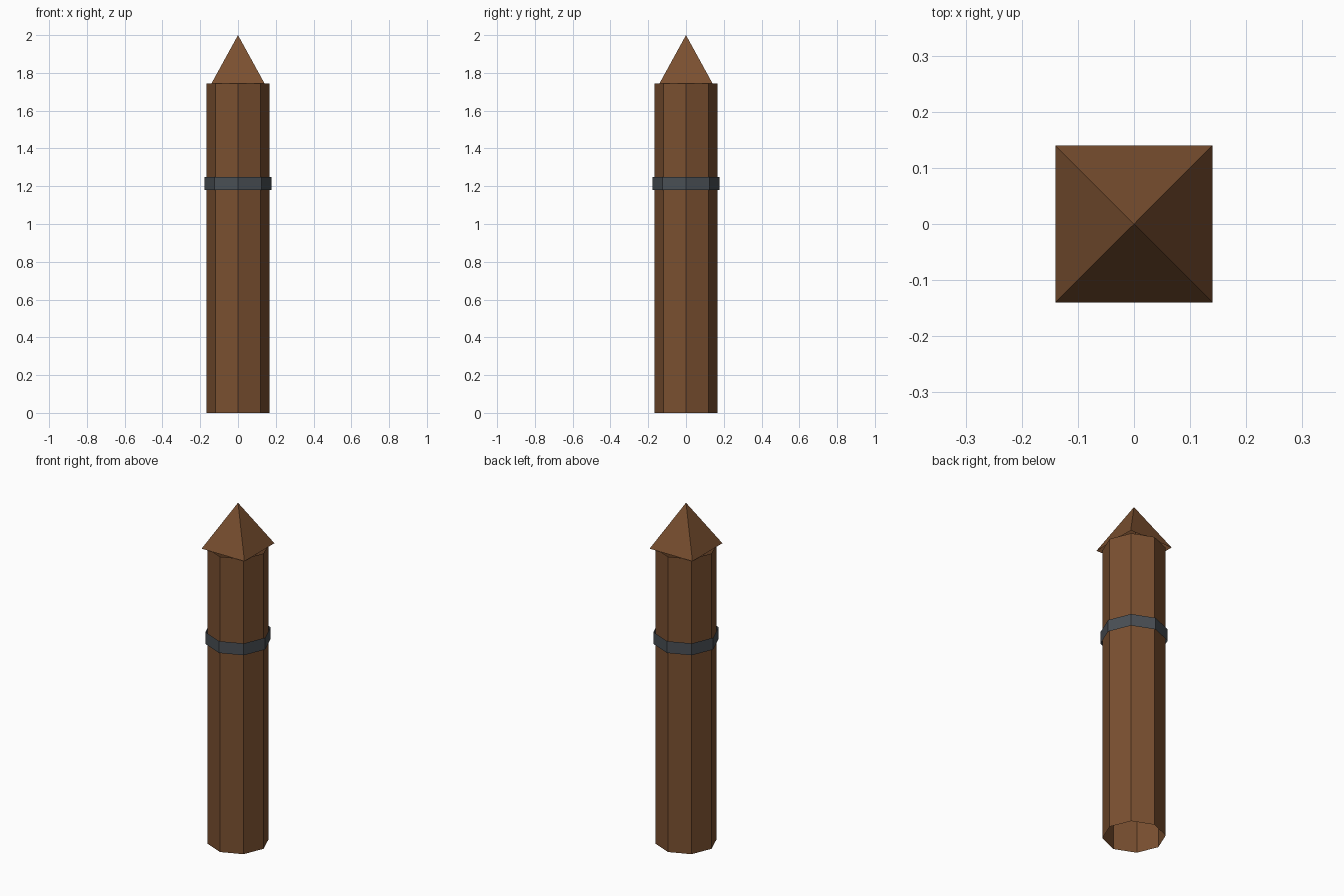
import bpy, bmesh, math

if "Cube" in bpy.data.objects:
    bpy.data.objects.remove(bpy.data.objects["Cube"])


def material(name, rgb):
    m = bpy.data.materials.new(name)
    m.diffuse_color = (*rgb, 1.0)
    m.use_nodes = True
    m.node_tree.nodes["Principled BSDF"].inputs["Base Color"].default_value = m.diffuse_color
    return m


wood = material("brown wood", (0.195, 0.08, 0.03))
iron = material("dark iron", (0.068, 0.079, 0.091))


def open_prism(name, sides, r_bottom, r_top, z0, z1, mat, turn=0.0):
    """Flat-faced tube or cone without end caps; first corner at angle `turn`."""
    bm = bmesh.new()

    def ring(r, z):
        angles = [turn + math.tau * i / sides for i in range(sides)]
        return [bm.verts.new((r * math.cos(a), r * math.sin(a), z)) for a in angles]

    low = ring(r_bottom, z0)
    high = ring(r_top, z1) if r_top else [bm.verts.new((0, 0, z1))] * sides
    for i in range(sides):
        j = (i + 1) % sides
        corners = [low[i], low[j], high[j]]
        if r_top:
            corners.append(high[i])
        bm.faces.new(corners)
    mesh = bpy.data.meshes.new(name)
    bm.to_mesh(mesh)
    bm.free()
    mesh.materials.append(mat)
    obj = bpy.data.objects.new(name, mesh)
    bpy.context.collection.objects.link(obj)
    return obj


# Octagonal shaft, open at both ends
open_prism("post_shaft", 8, 0.167, 0.167, 0.0, 1.745, wood)
# Thin metal band around the shaft
open_prism("metal_band", 8, 0.177, 0.177, 1.18, 1.25, iron)
# Four-sided pointed tip, square to the axes
open_prism("pointed_tip", 4, 0.14 * math.sqrt(2), 0, 1.745, 2.0, wood, math.pi / 4)
